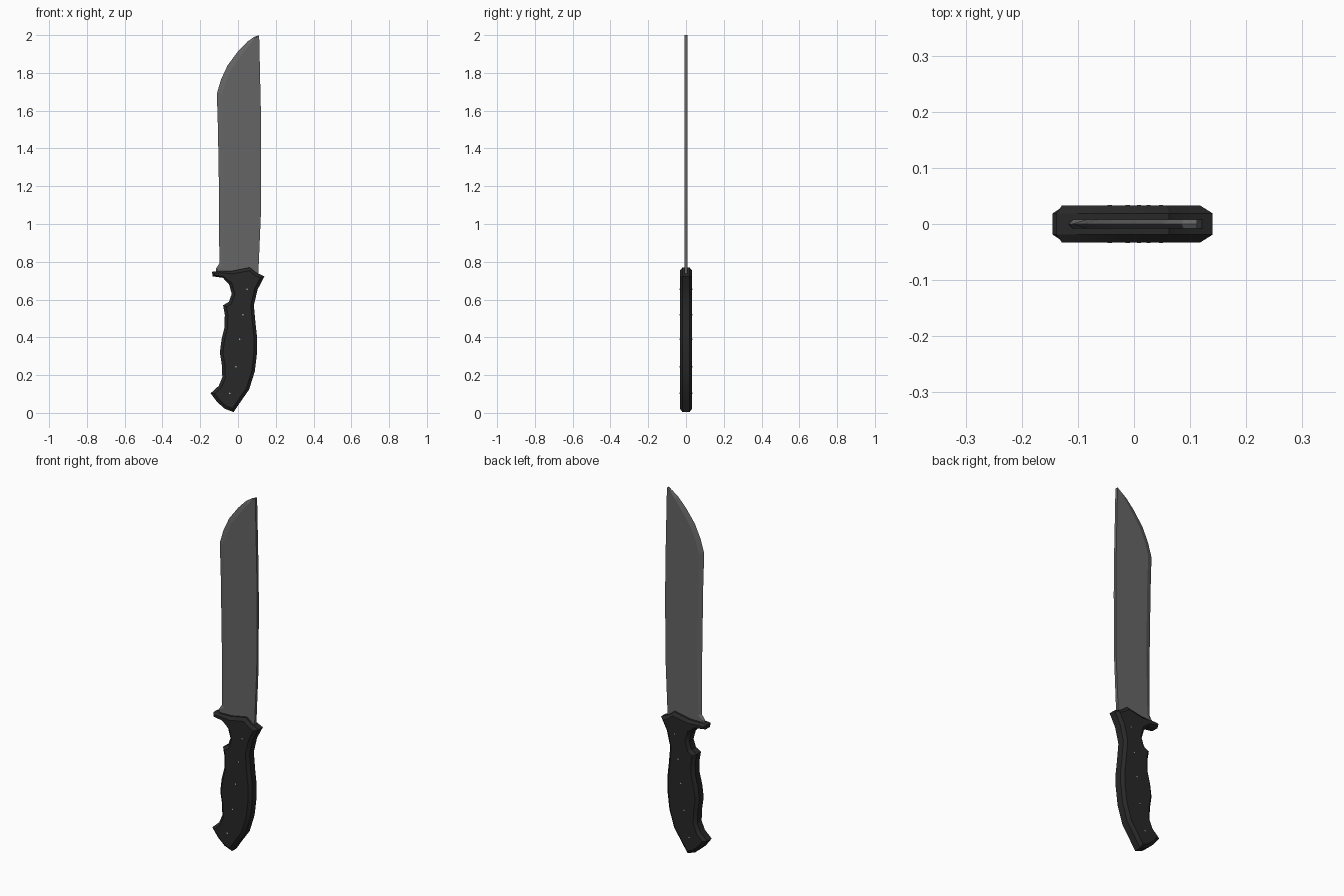
import bpy, bmesh, math
from mathutils import Vector

if "Cube" in bpy.data.objects:
    bpy.data.objects.remove(bpy.data.objects["Cube"])


def material(name, value):
    m = bpy.data.materials.new(name)
    m.diffuse_color = (value, value, value, 1)
    m.use_nodes = True
    m.node_tree.nodes["Principled BSDF"].inputs["Base Color"].default_value = m.diffuse_color
    return m


STEEL = material("dark steel", 0.13)
BLACK = material("black grip", 0.021)
RIVET = material("light rivet", 0.45)


def inset(points, amounts):
    """Mitred inward offset of a clockwise outline, one amount per point."""
    out = []
    n = len(points)
    for i, p in enumerate(points):
        p = Vector(p)
        a = (p - Vector(points[i - 1])).normalized()
        b = (Vector(points[(i + 1) % n]) - p).normalized()
        na, nb = Vector((a.y, -a.x)), Vector((b.y, -b.x))
        mid = (na + nb).normalized()
        q = p + mid * amounts[i] / max(mid.dot(na), 0.6)
        out.append((q.x, q.y))
    return out


def loft(name, layers, mat):
    """Closed solid from (y, outline) layers, from front to back."""
    bm = bmesh.new()
    rings = [[bm.verts.new((x, y, z)) for x, z in pts] for y, pts in layers]
    n = len(rings[0])
    for r, s in zip(rings, rings[1:]):
        for i in range(n):
            j = (i + 1) % n
            bm.faces.new((r[i], r[j], s[j], s[i]))
    bm.faces.new(rings[0])
    bm.faces.new(rings[-1][::-1])
    bmesh.ops.recalc_face_normals(bm, faces=bm.faces)
    me = bpy.data.meshes.new(name)
    bm.to_mesh(me)
    bm.free()
    me.materials.append(mat)
    ob = bpy.data.objects.new(name, me)
    bpy.context.collection.objects.link(ob)
    return ob


def smooth(ob, degrees):
    bpy.ops.object.select_all(action='DESELECT')
    ob.select_set(True)
    bpy.context.view_layer.objects.active = ob
    bpy.ops.object.shade_smooth_by_angle(angle=math.radians(degrees))


# Blade: flat spine, ground cutting edge on the left and along the curved tip
spine = [(0.112, 2.0), (0.121, 1.6), (0.123, 1.4), (0.121, 1.05), (0.107, 0.72)]
edge = [(-0.118, 0.735), (-0.116, 0.765), (-0.099, 0.79), (-0.1, 1.13), (-0.106, 1.5),
        (-0.112, 1.69), (-0.09, 1.765), (-0.055, 1.84), (0.0, 1.914),
        (0.05, 1.966), (0.085, 1.99)]
outline = spine + edge
ground = [0] * len(spine) + [0.008, 0.008, 0.02] + [0.028] * 6 + [0.02, 0.008]
flat = inset(outline, ground)
blade = loft("blade", [(-0.008, flat), (0, outline), (0.008, flat)], STEEL)

# Handle: contoured grip with guard, finger groove and hooked pommel
grip = [(-0.138, 0.747), (-0.1, 0.75), (-0.03, 0.752), (0.062, 0.77), (0.097, 0.742),
        (0.14, 0.723), (0.104, 0.654), (0.084, 0.57), (0.093, 0.47), (0.101, 0.4),
        (0.101, 0.32), (0.089, 0.22), (0.059, 0.124), (0.011, 0.055),
        (-0.023, 0.004), (-0.07, 0.022), (-0.109, 0.056), (-0.145, 0.104),
        (-0.102, 0.143), (-0.083, 0.188), (-0.086, 0.257), (-0.096, 0.32),
        (-0.087, 0.389), (-0.071, 0.453), (-0.07, 0.52), (-0.079, 0.57),
        (-0.048, 0.588), (-0.033, 0.63), (-0.047, 0.68), (-0.08, 0.715),
        (-0.134, 0.723)]
widths = [0.016] * len(grip)
for k in (0, 1, 29, 30):          # narrower chamfer on the thin guard tip
    widths[k] = 0.008
face = inset(grip, widths)
handle = loft("handle", [(-0.033, face), (-0.019, grip), (0.019, grip), (0.033, face)], BLACK)
smooth(handle, 25)

# Rivets: tiny pins down the grip
for i, (x, z) in enumerate([(0.048, 0.655), (0.026, 0.52), (0.009, 0.39),
                            (-0.011, 0.245), (-0.043, 0.103)]):
    bpy.ops.mesh.primitive_cylinder_add(vertices=10, radius=0.004, depth=0.0675,
                                        location=(x, 0, z), rotation=(math.pi / 2, 0, 0))
    pin = bpy.context.object
    pin.name = f"rivet_{i + 1}"
    pin.data.materials.append(RIVET)
